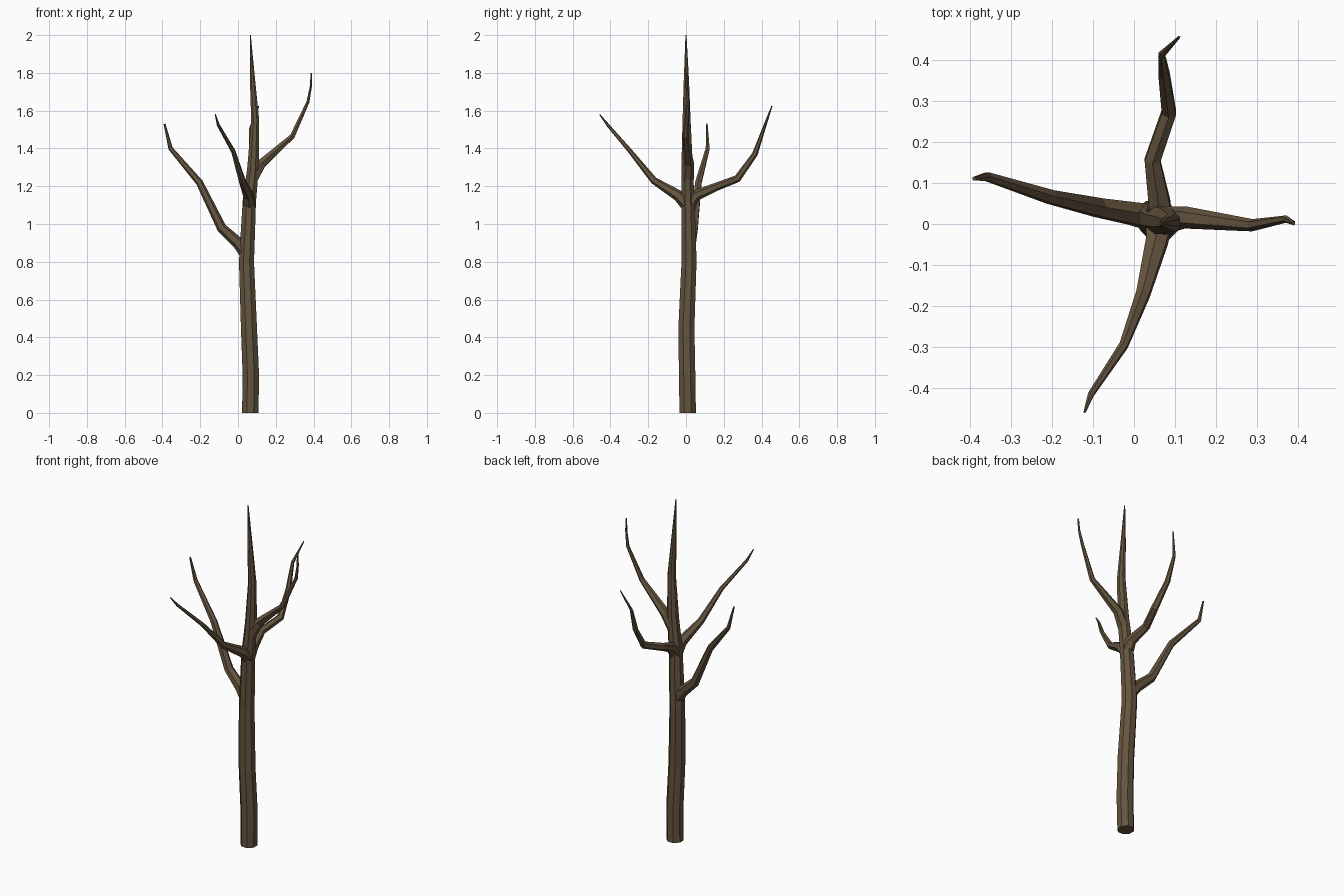
import bpy, bmesh, math
from mathutils import Vector

bark = bpy.data.materials.new("bark")
bark.diffuse_color = (0.13, 0.09, 0.05, 1)


def limb(name, pts, sides):
    """Flat-faced tapering tube through (x, y, z, radius) points."""
    bm = bmesh.new()
    path = [Vector(p[:3]) for p in pts]
    n = len(path)
    rings = []
    side = Vector((1, 0, 0))
    if abs((path[1] - path[0]).normalized().x) > 0.6:
        side = Vector((0, 1, 0))
    for i, c in enumerate(path):
        a = (c - path[i - 1]).normalized() if i else Vector()
        b = (path[i + 1] - c).normalized() if i < n - 1 else Vector()
        t = (a + b).normalized()
        side = (side - t * side.dot(t)).normalized()
        up = t.cross(side)
        ring = []
        for k in range(sides):
            ang = 2 * math.pi * (k + 0.5) / sides
            ring.append(bm.verts.new(c + (side * math.cos(ang) + up * math.sin(ang)) * pts[i][3]))
        rings.append(ring)
    for r, s in zip(rings, rings[1:]):
        for k in range(sides):
            j = (k + 1) % sides
            bm.faces.new((r[k], r[j], s[j], s[k]))
    bm.faces.new(rings[0][::-1])
    bm.faces.new(rings[-1])
    bmesh.ops.recalc_face_normals(bm, faces=bm.faces)
    me = bpy.data.meshes.new(name)
    bm.to_mesh(me)
    bm.free()
    me.materials.append(bark)
    ob = bpy.data.objects.new(name, me)
    bpy.context.collection.objects.link(ob)
    return ob


# Trunk, slightly bent and ending in a point
limb("trunk", [
    (0.065, 0.009, 0.0, 0.047), (0.068, 0.006, 0.2, 0.047), (0.058, 0.002, 0.45, 0.046),
    (0.045, 0.016, 0.8, 0.043), (0.052, 0.014, 0.95, 0.041), (0.06, 0.01, 1.12, 0.038),
    (0.08, 0.006, 1.3, 0.033), (0.091, 0.003, 1.55, 0.023),
    (0.077, 0.002, 1.76, 0.015), (0.065, 0.0, 2.0, 0.003)], 8)

# Left branch
limb("left_branch", [
    (0.04, 0.018, 0.85, 0.036), (0.0, 0.025, 0.9, 0.031), (-0.087, 0.04, 0.98, 0.026),
    (-0.204, 0.066, 1.22, 0.019), (-0.357, 0.115, 1.4, 0.012), (-0.389, 0.11, 1.53, 0.005)], 6)

# Right branch
limb("right_branch", [
    (0.075, 0.008, 1.24, 0.034), (0.125, 0.016, 1.32, 0.027), (0.288, -0.003, 1.465, 0.015),
    (0.37, 0.012, 1.645, 0.009), (0.386, 0.004, 1.73, 0.006), (0.388, 0.0, 1.8, 0.004)], 6)

# Front branch
limb("front_branch", [
    (0.06, 0.01, 1.1, 0.038), (0.056, -0.04, 1.15, 0.03), (0.022, -0.17, 1.23, 0.019),
    (-0.025, -0.295, 1.385, 0.012), (-0.105, -0.415, 1.525, 0.008), (-0.12, -0.457, 1.58, 0.003)], 6)

# Back branch
limb("back_branch", [
    (0.06, 0.01, 1.1, 0.038), (0.062, 0.05, 1.15, 0.03), (0.045, 0.155, 1.195, 0.022),
    (0.085, 0.272, 1.24, 0.02), (0.073, 0.365, 1.37, 0.015), (0.067, 0.412, 1.505, 0.009),
    (0.11, 0.455, 1.625, 0.003)], 6)
